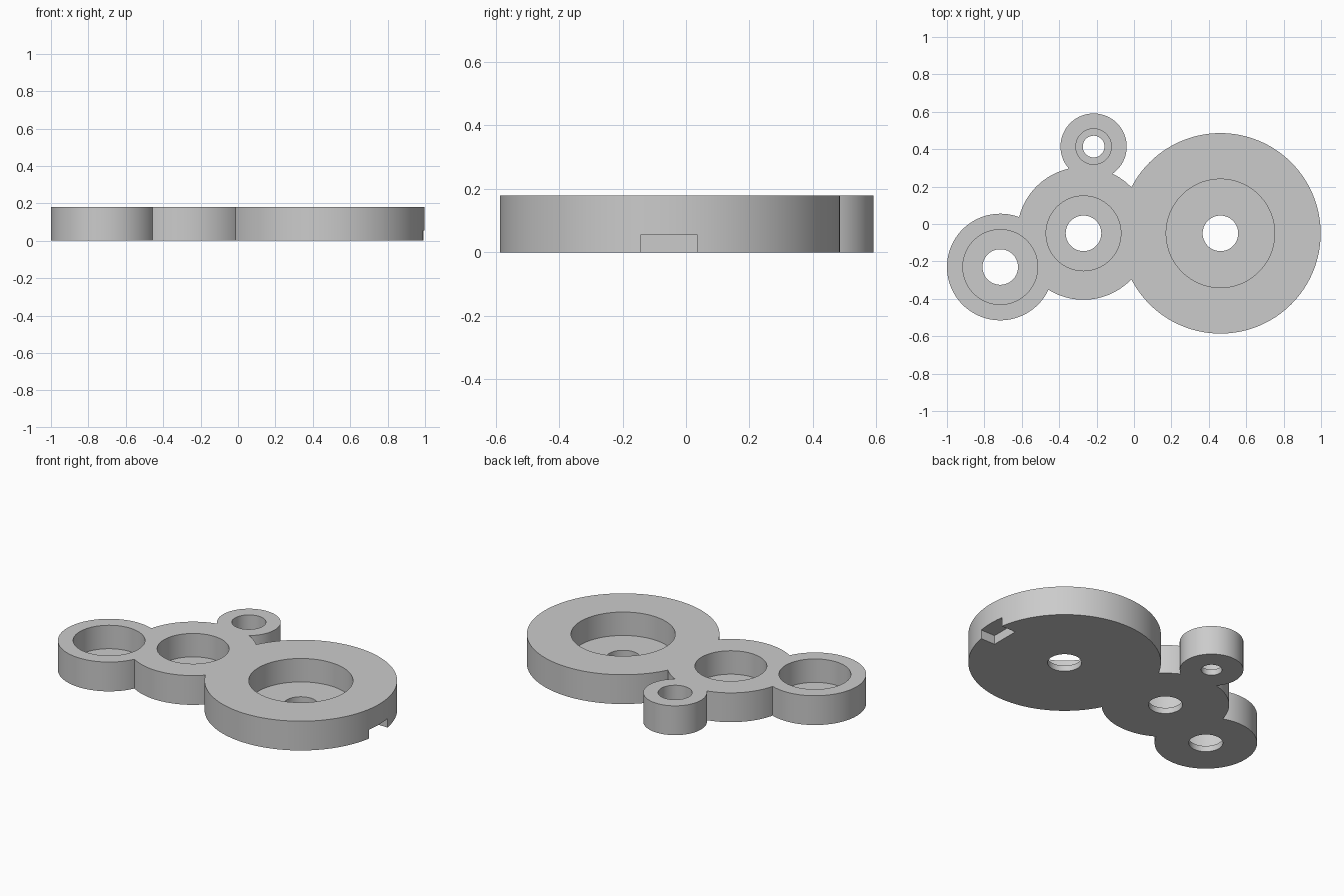
import bpy

if "Cube" in bpy.data.objects:
    bpy.data.objects.remove(bpy.data.objects["Cube"], do_unlink=True)

HEIGHT = 0.18
FLOOR = 0.036
SEGMENTS = 128

grey = bpy.data.materials.new("plain_grey")
grey.use_nodes = True
colour = (0.6, 0.6, 0.6, 1)
grey.diffuse_color = colour
grey.node_tree.nodes["Principled BSDF"].inputs["Base Color"].default_value = colour


def cylinder(name, x, y, radius, bottom, top):
    bpy.ops.mesh.primitive_cylinder_add(
        vertices=SEGMENTS, radius=radius, depth=top - bottom,
        location=(x, y, (bottom + top) / 2))
    obj = bpy.context.object
    obj.name = name
    obj.data.materials.append(grey)
    return obj


def box(name, low, high):
    centre = [(a + b) / 2 for a, b in zip(low, high)]
    bpy.ops.mesh.primitive_cube_add(size=1, location=centre)
    obj = bpy.context.object
    obj.name = name
    obj.scale = [b - a for a, b in zip(low, high)]
    obj.data.materials.append(grey)
    return obj


def combine(target, tool, operation):
    """Apply a boolean and discard the tool."""
    tool.hide_render = True
    bpy.context.view_layer.update()
    bpy.context.view_layer.objects.active = target
    mod = target.modifiers.new("combine", "BOOLEAN")
    mod.operation = operation
    mod.solver = "EXACT"
    mod.object = tool
    bpy.ops.object.modifier_apply(modifier=mod.name)
    bpy.data.objects.remove(tool, do_unlink=True)


# Each boss: centre x, centre y, outer radius, recess radius, hole radius
bosses = [
    (0.462, -0.05, 0.536, 0.29, 0.095),
    (-0.27, -0.05, 0.355, 0.2, 0.095),
    (-0.715, -0.23, 0.285, 0.2, 0.095),
    (-0.216, 0.414, 0.177, 0.095, 0.058),
]

# Plate of merged discs
plate = None
for x, y, outer, recess, hole in bosses:
    disc = cylinder("disc", x, y, outer, 0, HEIGHT)
    if plate is None:
        plate = disc
        plate.name = "bearing_plate"
    else:
        combine(plate, disc, "UNION")

# Stepped bores: wide recess from the top, narrow hole right through
for x, y, outer, recess, hole in bosses:
    combine(plate, cylinder("recess_cutter", x, y, recess, FLOOR, HEIGHT + 0.1), "DIFFERENCE")
    combine(plate, cylinder("hole_cutter", x, y, hole, -0.1, HEIGHT), "DIFFERENCE")

# Rectangular notch under the rim of the largest disc
combine(plate, box("notch_cutter", (0.893, -0.143, -0.1), (1.1, 0.036, 0.055)), "DIFFERENCE")

# Smooth walls with crisp rims
bpy.ops.object.select_all(action="DESELECT")
plate.select_set(True)
bpy.context.view_layer.objects.active = plate
bpy.ops.object.shade_smooth_by_angle()
